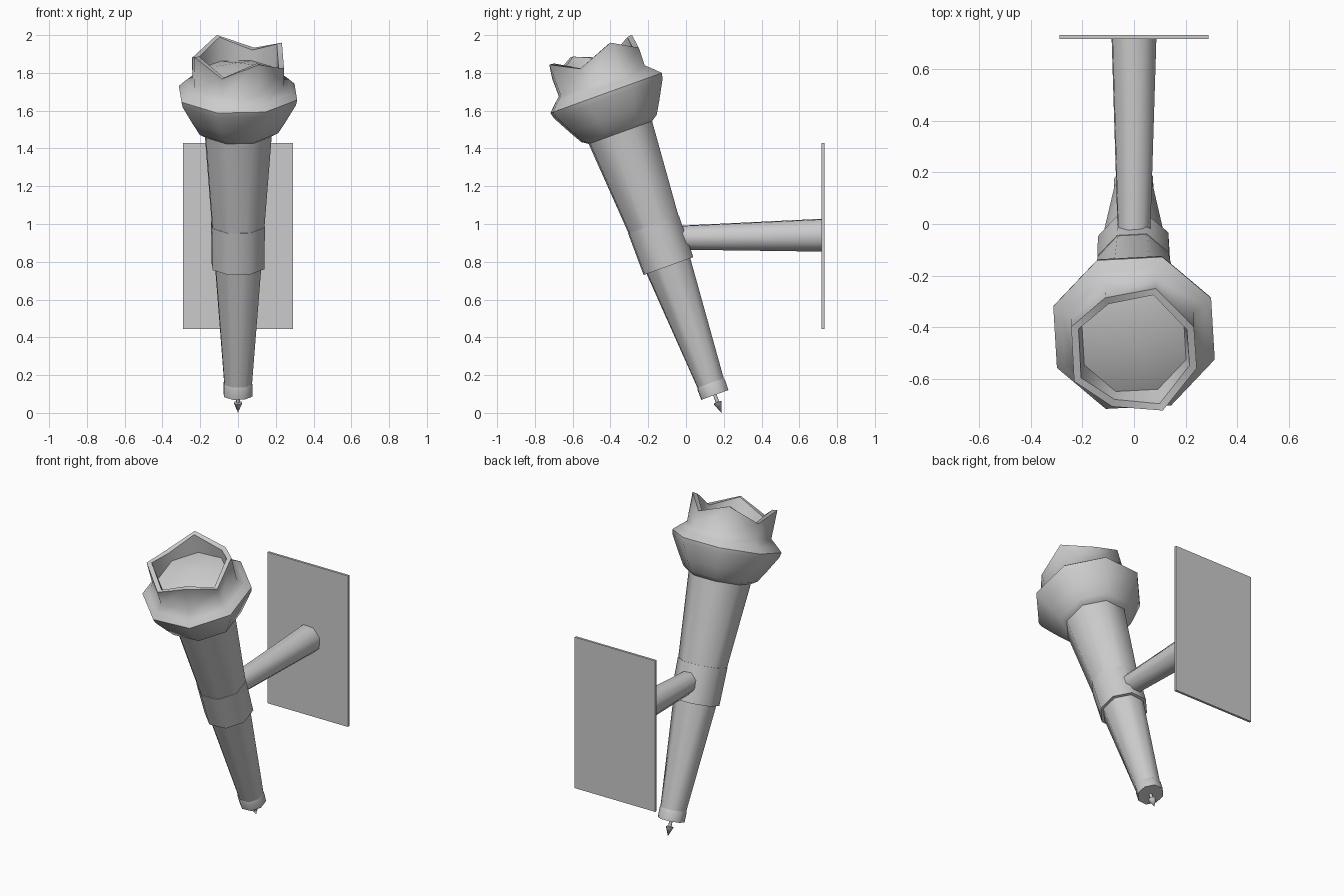
import bpy, bmesh
from math import sin, cos, radians, pi
from mathutils import Matrix

if "Cube" in bpy.data.objects:
    bpy.data.objects.remove(bpy.data.objects["Cube"])

SIDES = 8
PHASE = radians(25.7)
# Torch frame: origin at the lowest point, axis leaning towards the front
TILT = Matrix.Translation((0, 0.187, 0)) @ Matrix.Rotation(radians(19.8), 4, 'X')


def finish(name, bm, smooth):
    bmesh.ops.recalc_face_normals(bm, faces=bm.faces)
    mesh = bpy.data.meshes.new(name)
    bm.to_mesh(mesh)
    bm.free()
    obj = bpy.data.objects.new(name, mesh)
    bpy.context.collection.objects.link(obj)
    if smooth:
        bpy.ops.object.select_all(action='DESELECT')
        obj.select_set(True)
        bpy.context.view_layer.objects.active = obj
        bpy.ops.object.shade_smooth_by_angle(angle=radians(smooth))
    return obj


def lathe(name, profile, matrix=TILT, smooth=50):
    """Spin (radius, height[, alternate height]) rows; radius 0 is a point."""
    bm = bmesh.new()
    rings = []
    for r, h, *alt in profile:
        if r == 0:
            rings.append([bm.verts.new((0, 0, h))])
            continue
        heights = (h, alt[0] if alt else h)
        rings.append([bm.verts.new((r * cos(PHASE + 2 * pi * i / SIDES),
                                    r * sin(PHASE + 2 * pi * i / SIDES),
                                    heights[i % 2])) for i in range(SIDES)])
    for a, b in zip(rings, rings[1:]):
        for i in range(SIDES):
            j = (i + 1) % SIDES
            quad = [a[i % len(a)], a[j % len(a)], b[j % len(b)], b[i % len(b)]]
            bm.faces.new(list(dict.fromkeys(quad)))
    for ring in (rings[0], rings[-1]):
        if len(ring) > 1:
            bm.faces.new(ring)
    bm.transform(matrix)
    return finish(name, bm, smooth)


# Tapered handle, with a collar where the bracket holds it
lathe("handle", [(0.077, 0.15), (0.19, 1.59)])
lathe("collar", [(0.148, 0.826), (0.151, 1.06)])

# End cap and pointed finial
lathe("end_cap", [(0.081, 0.101), (0.082, 0.16), (0.074, 0.178)])
lathe("finial", [(0, 0), (0.024, 0.058), (0.010, 0.062), (0.010, 0.11)])

# Flared bowl with a zigzag crown, hollow, with a raised ember cone inside
lathe("bowl", [(0.185, 1.575), (0.225, 1.60), (0.268, 1.67), (0.325, 1.77),
               (0.332, 1.80), (0.298, 1.832), (0.256, 1.868),
               (0.258, 2.043, 1.967), (0.228, 2.04, 1.964),
               (0.214, 1.91), (0, 1.97)])

# Wall arm running back from the collar
lathe("wall_arm", [(0.065, 0.08), (0.092, 0.90)],
      Matrix.Translation((0, -0.18, 0.925)) @ Matrix.Rotation(radians(-89), 4, 'X'))

# Wall plate
bm = bmesh.new()
bmesh.ops.create_cube(bm, size=1)
bm.transform(Matrix.Translation((0, 0.7255, 0.9375)) @ Matrix.Diagonal((0.58, 0.015, 0.985, 1)))
finish("wall_plate", bm, None)
